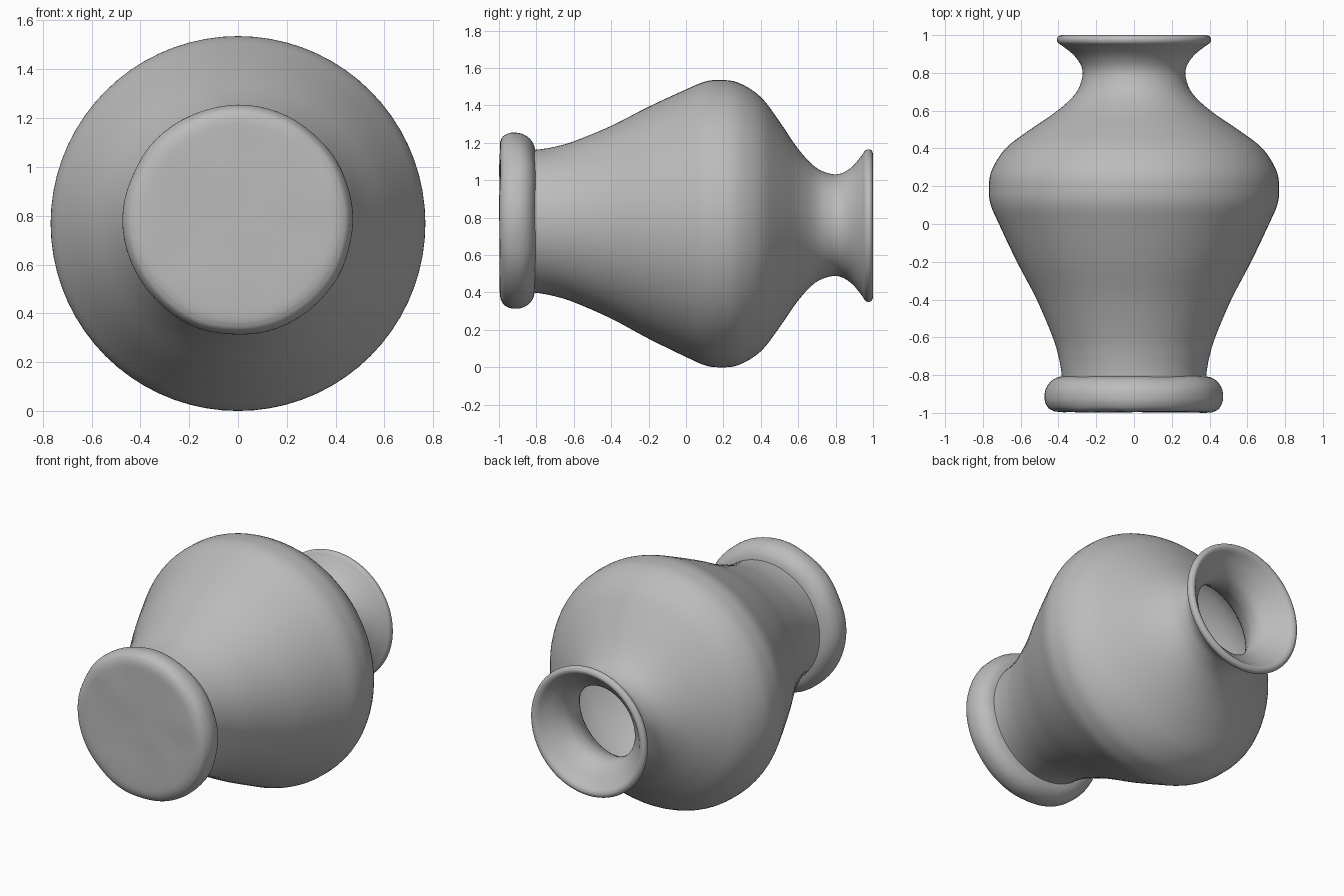
import bpy, bmesh, math
from mathutils import Vector, noise

cube = bpy.data.objects.get("Cube")
if cube:
    bpy.data.objects.remove(cube, do_unlink=True)

SEGMENTS = 72

clay = bpy.data.materials.new("grey clay")
clay.use_nodes = True
colour = (0.5, 0.5, 0.5, 1.0)
clay.diffuse_color = colour
bsdf = clay.node_tree.nodes["Principled BSDF"]
bsdf.inputs["Base Color"].default_value = colour
bsdf.inputs["Roughness"].default_value = 0.8


def smooth_curve(points, steps=4):
    """Catmull-Rom curve through (radius, y) points."""
    pts = [Vector(p) for p in points]
    pts = [2 * pts[0] - pts[1]] + pts + [2 * pts[-1] - pts[-2]]
    out = []
    for a, b, c, d in zip(pts, pts[1:], pts[2:], pts[3:]):
        for i in range(steps):
            t = i / steps
            out.append(0.5 * (2 * b + (c - a) * t + (2 * a - 5 * b + 4 * c - d) * t * t
                              + (3 * b - a - 3 * c + d) * t ** 3))
    return out + [pts[-2]]


def lathe(name, profile, wobble=0.0):
    """Spin a profile round the lying axis, with a slight hand-made lean."""
    bm = bmesh.new()
    verts = [bm.verts.new((max(p[0], 0.0), p[1], 0)) for p in profile]
    edges = [bm.edges.new(pair) for pair in zip(verts, verts[1:])]
    bmesh.ops.spin(bm, geom=verts + edges, cent=(0, 0, 0), axis=(0, 1, 0),
                   angle=math.tau, steps=SEGMENTS)
    bmesh.ops.remove_doubles(bm, verts=bm.verts, dist=0.0005)
    bmesh.ops.recalc_face_normals(bm, faces=bm.faces)
    for v in bm.verts:
        v.co += wobble * noise.noise_vector(v.co * 5)
        v.co.y = max(-1.0, min(1.0, v.co.y))
        v.co.z += 0.768 - 0.013 * (v.co.y - 0.17)
    mesh = bpy.data.meshes.new(name)
    bm.to_mesh(mesh)
    bm.free()
    mesh.materials.append(clay)
    obj = bpy.data.objects.new(name, mesh)
    bpy.context.collection.objects.link(obj)
    bpy.ops.object.select_all(action='DESELECT')
    obj.select_set(True)
    bpy.context.view_layer.objects.active = obj
    bpy.ops.object.shade_smooth_by_angle(angle=math.radians(50))
    return obj


# Hollow body: outer wall, rolled lip, flared throat, inner wall and floor
outer = smooth_curve([
    (0.38, -0.84), (0.385, -0.78), (0.40, -0.70), (0.43, -0.60), (0.515, -0.40),
    (0.62, -0.20), (0.715, 0.0), (0.758, 0.10), (0.768, 0.18), (0.755, 0.28),
    (0.68, 0.40), (0.55, 0.50), (0.405, 0.60), (0.31, 0.69), (0.275, 0.77),
    (0.277, 0.83), (0.315, 0.89), (0.375, 0.94), (0.40, 0.957), (0.408, 0.975),
    (0.402, 0.992), (0.385, 1.0)])
inner = smooth_curve([
    (0.365, 0.99), (0.33, 0.955), (0.28, 0.91), (0.242, 0.86), (0.23, 0.81),
    (0.24, 0.75), (0.29, 0.66), (0.38, 0.57), (0.52, 0.47), (0.64, 0.37),
    (0.71, 0.26), (0.715, 0.14), (0.67, 0.0), (0.57, -0.2), (0.465, -0.4),
    (0.38, -0.6), (0.34, -0.74)])
lathe("vase_body", [(0, -0.84)] + outer + inner + [(0.30, -0.78), (0, -0.78)])

# Rounded foot ring closed by a slightly uneven base
base = [(r, -0.996) for r in (0, 0.06, 0.12, 0.18, 0.24, 0.30, 0.35, 0.39)]
rim = smooth_curve([
    (0.42, -0.993), (0.448, -0.978), (0.465, -0.95), (0.471, -0.92),
    (0.467, -0.88), (0.449, -0.845), (0.42, -0.82), (0.385, -0.808), (0.36, -0.808)])
lathe("vase_foot", base + rim + [(0, -0.808)], wobble=0.005)
